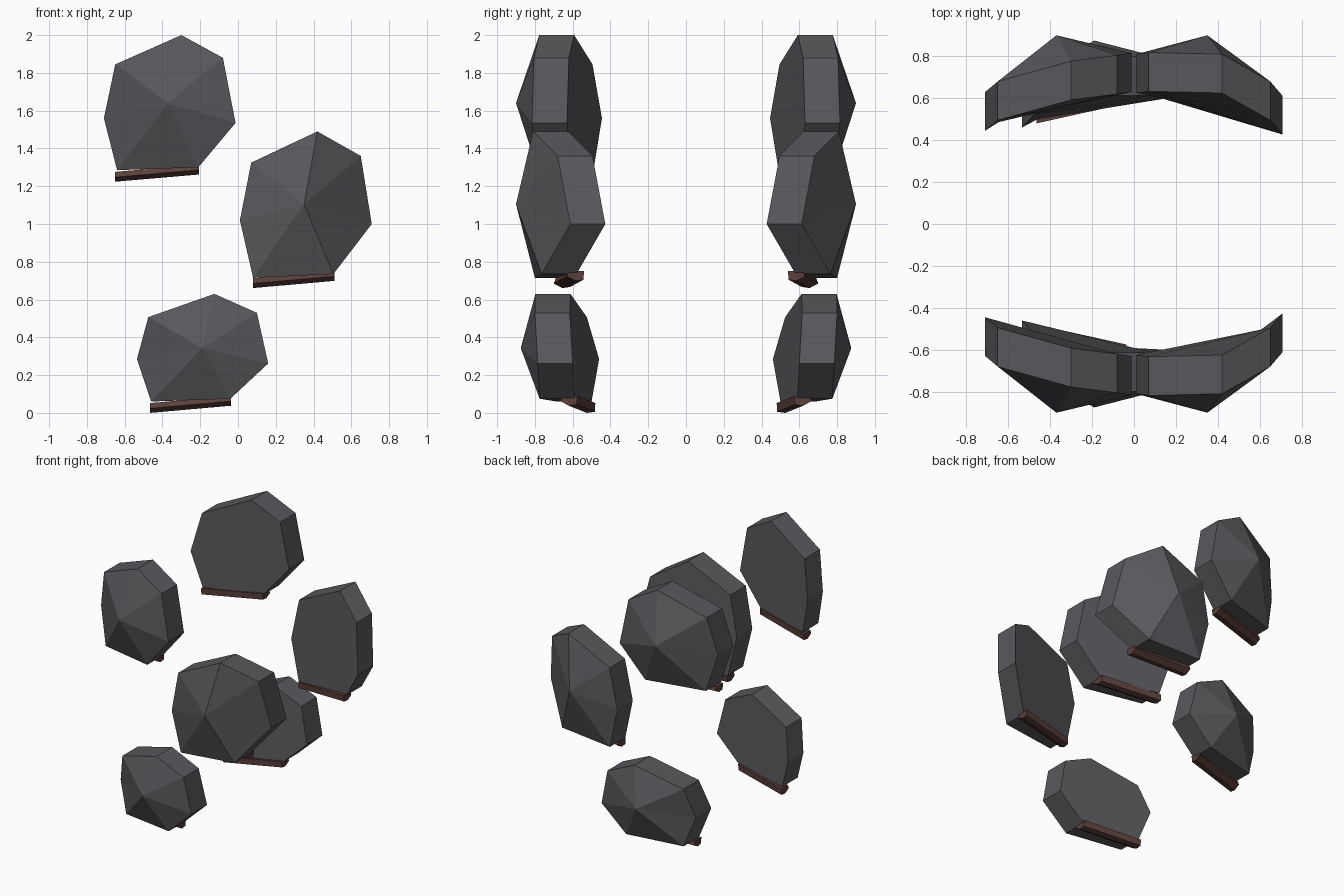
import bpy, bmesh
from mathutils import Vector

if "Cube" in bpy.data.objects:
    bpy.data.objects.remove(bpy.data.objects["Cube"])

def material(name, color):
    m = bpy.data.materials.new(name)
    m.diffuse_color = color
    m.use_nodes = True
    m.node_tree.nodes["Principled BSDF"].inputs["Base Color"].default_value = m.diffuse_color
    return m

STONE = material("dark_stone", (0.10, 0.097, 0.108, 1))
BROWN = material("brown_edge", (0.105, 0.05, 0.042, 1))
THICK = 0.185

def finish(name, bm, mat):
    bmesh.ops.recalc_face_normals(bm, faces=bm.faces)
    me = bpy.data.meshes.new(name)
    bm.to_mesh(me)
    bm.free()
    me.materials.append(mat)
    bpy.context.collection.objects.link(bpy.data.objects.new(name, me))

# Seven-sided slab: pointed outer fan, thick rim, single inner face
def slab(name, rim, apex, side):
    bm = bmesh.new()
    outer = [bm.verts.new((x, side * y, z)) for x, z, y in rim]
    inner = [bm.verts.new((x, side * (y - THICK), z)) for x, z, y in rim]
    tip = bm.verts.new((apex[0], side * apex[2], apex[1]))
    for i in range(len(rim)):
        j = (i + 1) % len(rim)
        bm.faces.new((outer[i], outer[j], tip))
        bm.faces.new((outer[i], inner[i], inner[j], outer[j]))
    bm.faces.new(inner)
    finish(name, bm, STONE)

# Tilted bar along the lower edge
def bar(name, a, b, side):
    bm = bmesh.new()
    section = [(0.045, 0.000), (0.035, 0.028), (-0.045, 0.028), (-0.042, -0.018), (0.0, -0.024)]
    ends = [[bm.verts.new((x, side * (y + dy), z + dz)) for dy, dz in section]
            for x, z, y in (a, b)]
    for i in range(len(section)):
        j = (i + 1) % len(section)
        bm.faces.new((ends[0][i], ends[0][j], ends[1][j], ends[1][i]))
    for e in ends:
        bm.faces.new(e)
    finish(name, bm, BROWN)

# Points are (x, z, distance out from the centre plane)
PARTS = {
    "upper": ([(-0.30, 2.0, 0.777), (-0.08, 1.88, 0.805), (-0.013, 1.535, 0.815),
               (-0.21, 1.30, 0.79), (-0.64, 1.285, 0.675), (-0.71, 1.56, 0.63),
               (-0.65, 1.845, 0.68)], (-0.37, 1.64, 0.90),
              (-0.65, 1.248, 0.53), (-0.207, 1.286, 0.635)),
    "middle": ([(0.42, 1.49, 0.81), (0.65, 1.36, 0.68), (0.708, 1.0, 0.612),
                (0.505, 0.735, 0.765), (0.08, 0.715, 0.80), (0.01, 1.02, 0.81),
                (0.07, 1.325, 0.818)], (0.35, 1.105, 0.90),
               (0.08, 0.685, 0.655), (0.512, 0.723, 0.585)),
    "lower": ([(-0.125, 0.63, 0.797), (0.10, 0.53, 0.80), (0.16, 0.262, 0.785),
               (-0.04, 0.075, 0.775), (-0.46, 0.06, 0.685), (-0.535, 0.285, 0.645),
               (-0.475, 0.507, 0.71)], (-0.19, 0.343, 0.875),
              (-0.465, 0.024, 0.525), (-0.036, 0.062, 0.62)),
}

for label, (rim, apex, a, b) in PARTS.items():
    for where, side in (("front", -1), ("back", 1)):
        slab(f"{where}_{label}_stone", rim, apex, side)
        bar(f"{where}_{label}_lower_edge", a, b, side)
